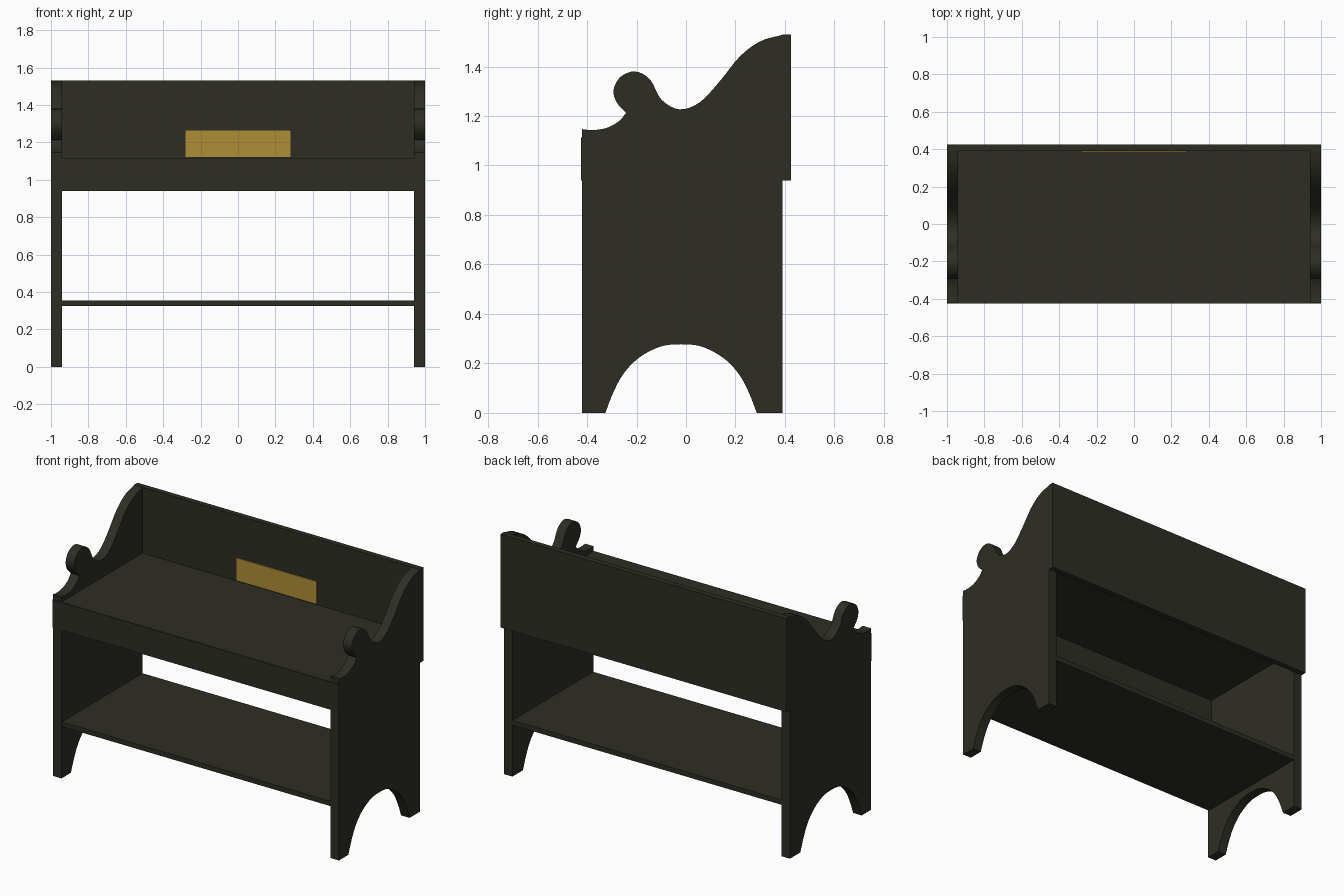
import bpy
import bmesh
from mathutils import Vector

cube = bpy.data.objects.get("Cube")
if cube:
    bpy.data.objects.remove(cube, do_unlink=True)


def material(name, colour):
    mat = bpy.data.materials.new(name)
    mat.use_nodes = True
    mat.diffuse_color = (*colour, 1)
    mat.node_tree.nodes["Principled BSDF"].inputs["Base Color"].default_value = (*colour, 1)
    return mat


dark_wood = material("dark_wood", (0.027, 0.027, 0.018))
brass = material("brass", (0.42, 0.27, 0.036))


def finish(name, bm, mat):
    bmesh.ops.recalc_face_normals(bm, faces=bm.faces)
    mesh = bpy.data.meshes.new(name)
    bm.to_mesh(mesh)
    bm.free()
    mesh.materials.append(mat)
    obj = bpy.data.objects.new(name, mesh)
    bpy.context.collection.objects.link(obj)
    return obj


def board(name, low, high, mat=dark_wood):
    """Box between two opposite corners."""
    bm = bmesh.new()
    bmesh.ops.create_cube(bm, size=1)
    low, high = Vector(low), Vector(high)
    for v in bm.verts:
        v.co = (low + high) / 2 + v.co * (high - low)
    return finish(name, bm, mat)


def smooth_path(points, steps=4):
    """Catmull-Rom curve through the given points."""
    pts = [Vector(p) for p in points]
    pts = [2 * pts[0] - pts[1]] + pts + [2 * pts[-1] - pts[-2]]
    path = []
    for a, b, c, d in zip(pts, pts[1:], pts[2:], pts[3:]):
        for i in range(steps):
            t = i / steps
            path.append(0.5 * (2 * b + (c - a) * t + (2 * a - 5 * b + 4 * c - d) * t ** 2
                               + (3 * b - a - 3 * c + d) * t ** 3))
    return path + [pts[-2]]


# Side outline as (y, z): arm dip, round knob, sweep up to the back, foot arch
arm_dip = [(-.42, 1.147), (-.38, 1.143), (-.32, 1.152), (-.27, 1.18), (-.242, 1.213)]
knob_and_sweep = [(-.242, 1.213), (-.28, 1.255), (-.293, 1.305), (-.265, 1.358), (-.205, 1.38),
                  (-.145, 1.347), (-.1, 1.267), (-.027, 1.227), (.055, 1.255), (.136, 1.34),
                  (.217, 1.44), (.3, 1.502), (.39, 1.528)]
half_arch = [(.306, 0), (.275, .08), (.235, .155), (.18, .215), (.115, .255), (.05, .275)]
centre = -.02
arch = [(centre + y, z) for y, z in half_arch] + [(centre - y, z) for y, z in reversed(half_arch)]
outline = (smooth_path(arm_dip)[:-1] + smooth_path(knob_and_sweep)
           + [Vector((.39, 0))] + smooth_path(arch) + [Vector((-.42, 0))])

# Side panels
for name, x in (("right_side_panel", -1), ("left_side_panel", .94)):
    bm = bmesh.new()
    face = bm.faces.new([bm.verts.new((x, p.x, p.y)) for p in outline])
    extruded = bmesh.ops.extrude_face_region(bm, geom=[face])
    moved = [g for g in extruded["geom"] if isinstance(g, bmesh.types.BMVert)]
    bmesh.ops.translate(bm, verts=moved, vec=(.06, 0, 0))
    panel = finish(name, bm, dark_wood)
    bpy.ops.object.select_all(action='DESELECT')
    panel.select_set(True)
    bpy.context.view_layer.objects.active = panel
    bpy.ops.object.shade_smooth_by_angle(angle=.6)

# Boards between and across the sides
board("back_board", (-1, .39, .94), (1, .425, 1.53))
board("seat", (-.94, -.42, 1.085), (.94, .39, 1.115))
board("front_apron", (-1, -.425, .94), (1, -.39, 1.114))
board("lower_shelf", (-.94, -.415, .325), (.94, .39, .355))

# Plate on the back board
board("brass_plate", (-.28, .384, 1.122), (.28, .391, 1.263), brass)
